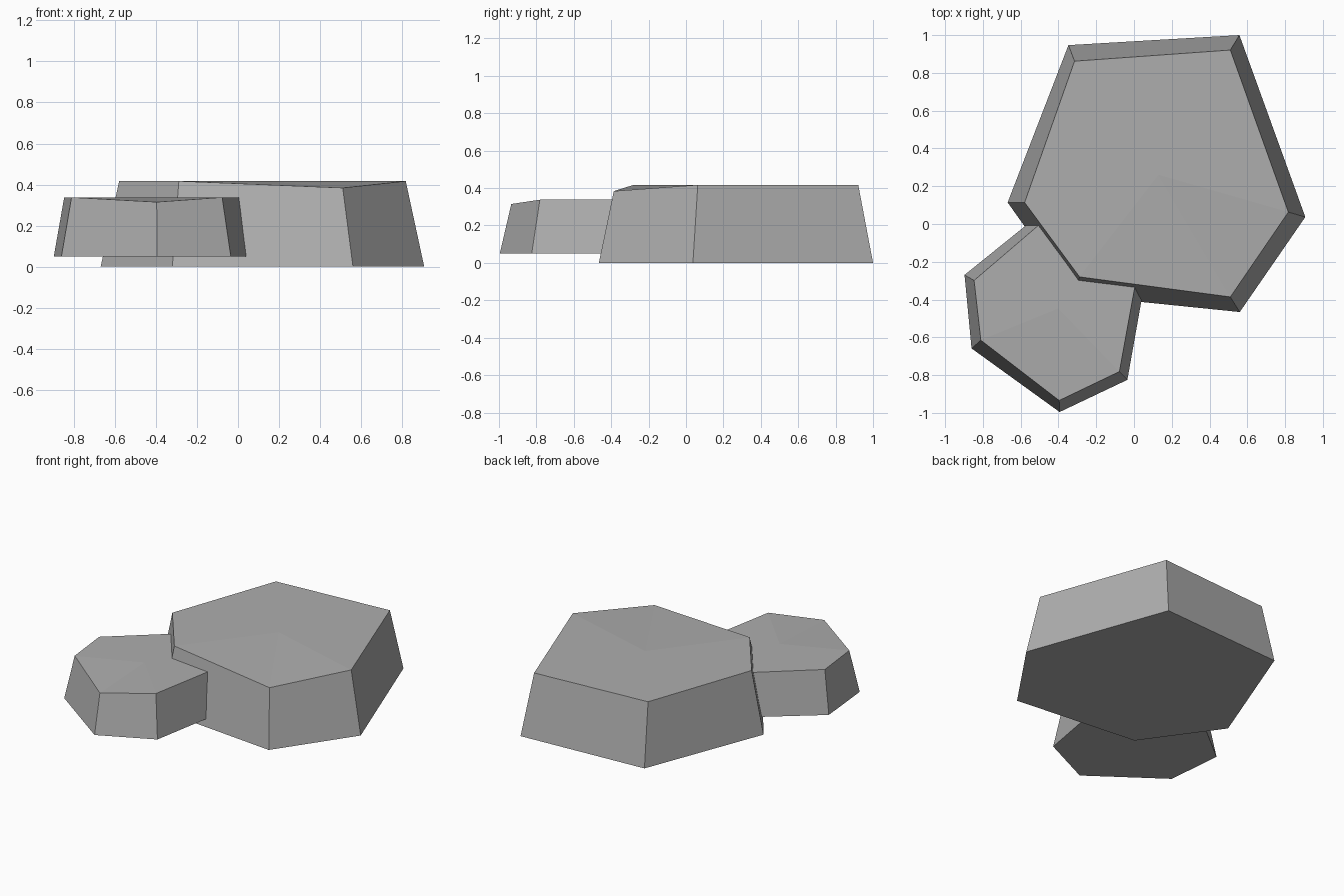
import bpy
import bmesh
import math
from mathutils import Matrix, Vector

cube = bpy.data.objects.get("Cube")
if cube:
    bpy.data.objects.remove(cube, do_unlink=True)

stone = bpy.data.materials.new("stone_grey")
stone.use_nodes = True
GREY = (0.42, 0.42, 0.42, 1)
stone.diffuse_color = GREY
stone.node_tree.nodes["Principled BSDF"].inputs["Base Color"].default_value = GREY

# Six-sided rock outlines, counter-clockwise
CENTRE = Vector((0.13, 0.26, 0))
HEIGHT, DIP = 0.417, 0.033
BASE = [(0.56, -0.466), (0.907, 0.037), (0.558, 1.0),
        (-0.347, 0.947), (-0.669, 0.114), (-0.32, -0.376)]
TOP = [(0.51, -0.386), (0.817, 0.063), (0.51, 0.921),
       (-0.315, 0.862), (-0.579, 0.114), (-0.288, -0.28)]


def make_rock(name, location, angle, scale):
    bm = bmesh.new()
    low = [bm.verts.new(Vector((x, y, 0)) - CENTRE) for x, y in BASE]
    high = [bm.verts.new(Vector((x, y, HEIGHT)) - CENTRE) for x, y in TOP]
    high[0].co.z -= DIP  # one worn corner
    peak = bm.verts.new((0, 0, HEIGHT))
    bm.faces.new(low[::-1])
    for i in range(len(low)):
        j = (i + 1) % len(low)
        bm.faces.new((low[i], low[j], high[j], high[i]))
        bm.faces.new((high[i], high[j], peak))
    bm.transform(Matrix.LocRotScale(
        Vector(location), Matrix.Rotation(angle, 3, 'Z').to_quaternion(), Vector(scale)))
    mesh = bpy.data.meshes.new(name)
    bm.to_mesh(mesh)
    bm.free()
    mesh.materials.append(stone)
    obj = bpy.data.objects.new(name, mesh)
    bpy.context.collection.objects.link(obj)


# Large rock, and a smaller turned copy sunk into its front corner
make_rock("large_rock", CENTRE, 0, (1, 1, 1))
make_rock("small_rock", (-0.40, -0.447, 0.05), math.radians(-30), (0.65, 0.65, 0.69))
